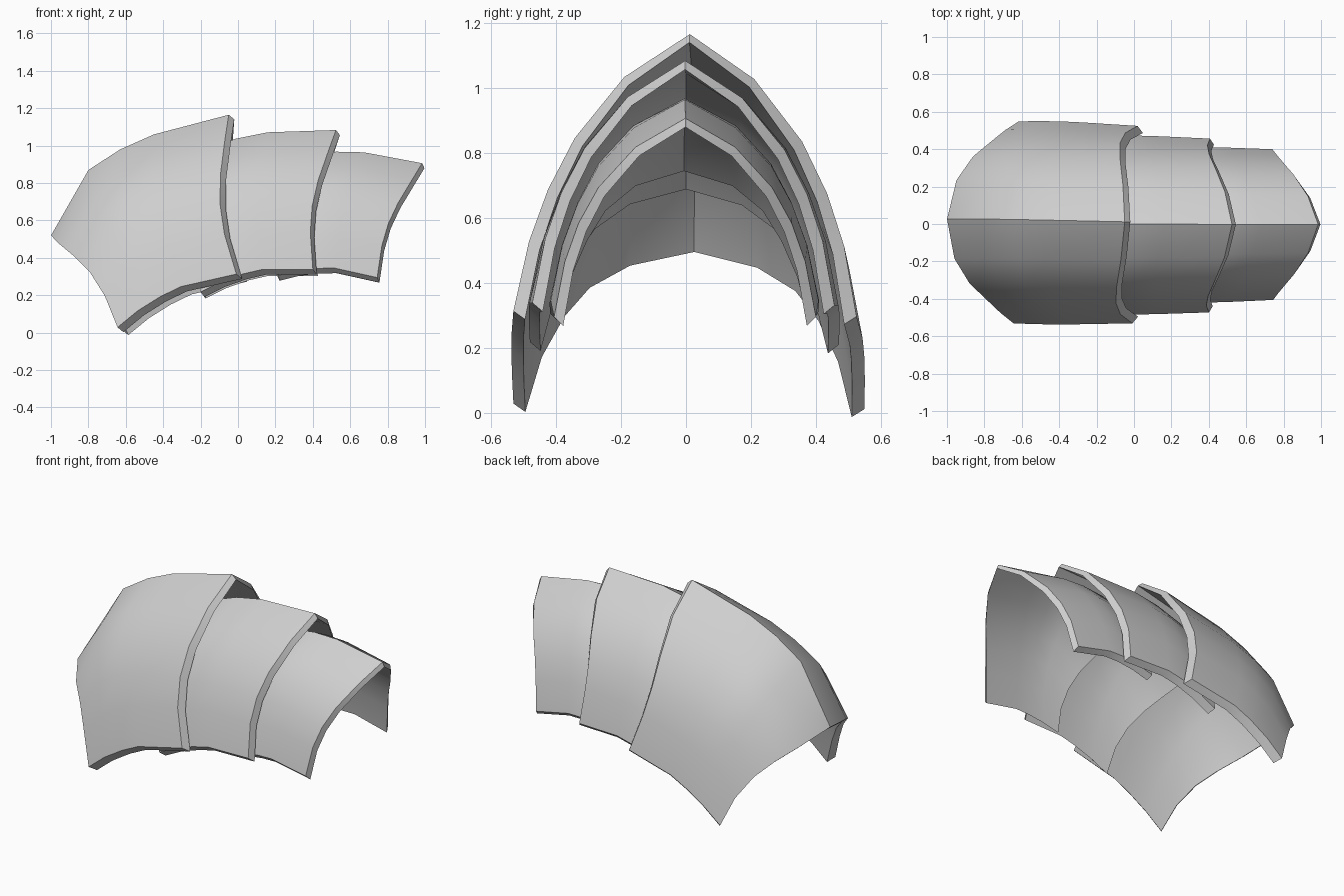
import bpy, bmesh
from math import radians
from mathutils import Vector

cube = bpy.data.objects.get("Cube")
if cube:
    bpy.data.objects.remove(cube, do_unlink=True)

steel = bpy.data.materials.new("light grey steel")
steel.use_nodes = True
colour = (0.62, 0.62, 0.62, 1)
steel.diffuse_color = colour
steel.node_tree.nodes["Principled BSDF"].inputs["Base Color"].default_value = colour

# Half arches from ridge to hem, and profiles from tail to lip
TAIL = [(-1, 0, .52), (-.955, .21, .475), (-.87, .34, .405),
        (-.78, .42, .315), (-.70, .49, .19), (-.63, .54, .02)]
LIP = [(-.05, 0, 1.165), (-.065, .2, 1.03), (-.085, .35, .84),
       (-.085, .43, .68), (-.06, .485, .52), (.005, .528, .305)]
RIDGE = [TAIL[0], (-.8, 0, .87), (-.63, 0, .98), (-.45, 0, 1.06), LIP[0]]
HEM = [TAIL[-1], (-.52, .543, .11), (-.4, .543, .185), (-.29, .54, .238), LIP[-1]]
TAIL, LIP, RIDGE, HEM = [[Vector(p) for p in c] for c in (TAIL, LIP, RIDGE, HEM)]
PIVOT = Vector((0, 0, .31))


def surface_point(i, j):
    """Blend the four boundary curves; negative j is the mirrored side."""
    k = abs(j)
    t, u = i / (len(RIDGE) - 1), k / (len(TAIL) - 1)
    p = TAIL[k].lerp(LIP[k], t) + RIDGE[i].lerp(HEM[i], u)
    p -= TAIL[0].lerp(LIP[0], t).lerp(TAIL[-1].lerp(LIP[-1], t), u)
    if j < 0:
        p.y = -p.y
    return p - PIVOT


def plate_mesh():
    bm = bmesh.new()
    side = len(TAIL) - 1
    rows = [[bm.verts.new(surface_point(i, j)) for j in range(-side, side + 1)]
            for i in range(len(RIDGE))]
    for a, b in zip(rows, rows[1:]):
        for j in range(2 * side):
            bm.faces.new((a[j], b[j], b[j + 1], a[j + 1]))
    # Give the shell its thickness, stepping inward and toward the lip
    shell = bmesh.ops.extrude_face_region(bm, geom=bm.faces[:], use_keep_orig=True)
    for v in shell["geom"]:
        if isinstance(v, bmesh.types.BMVert):
            v.co += Vector((.03, -.07 * v.co.y, -.025))
    bmesh.ops.recalc_face_normals(bm, faces=bm.faces[:])
    mesh = bpy.data.meshes.new("armour_plate")
    bm.to_mesh(mesh)
    bm.free()
    mesh.materials.append(steel)
    return mesh


# Three overlapping plates: name, lip position, size, roll, pitch and yaw
mesh = plate_mesh()
for name, place, size, turn in (
        ("large_plate", (0, -.003, .31), 1, (-.9, 0, -1.5)),
        ("middle_plate", (.4, -.008, .34), .88, (-.5, 12.8, -.5)),
        ("small_plate", (.74, -.003, .30), .763, (0, 25.3, .3))):
    plate = bpy.data.objects.new(name, mesh.copy())
    bpy.context.collection.objects.link(plate)
    plate.location = place
    plate.scale = (size,) * 3
    plate.rotation_euler = [radians(a) for a in turn]
    bpy.ops.object.select_all(action="DESELECT")
    plate.select_set(True)
    bpy.context.view_layer.objects.active = plate
    bpy.ops.object.shade_smooth_by_angle(angle=radians(30))
